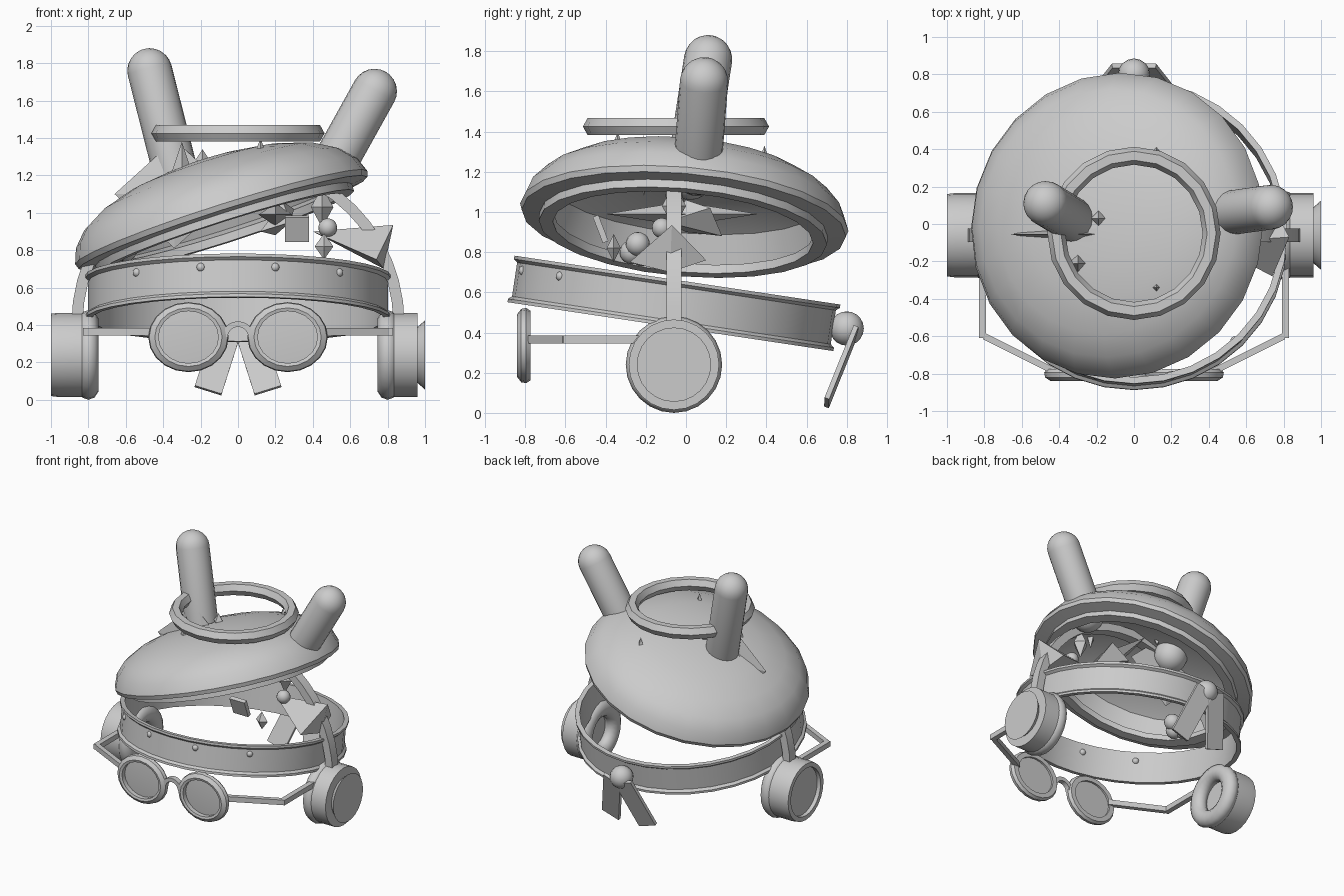
import bpy, bmesh
from math import sin, cos, pi, radians
from mathutils import Vector, Matrix

cube = bpy.data.objects.get("Cube")
if cube:
    bpy.data.objects.remove(cube, do_unlink=True)

grey = bpy.data.materials.new("plain_grey")
grey.use_nodes = True
grey.diffuse_color = (0.6, 0.6, 0.6, 1)
grey.node_tree.nodes["Principled BSDF"].inputs["Base Color"].default_value = (0.6, 0.6, 0.6, 1)


def finish(name, bm, matrix=Matrix(), smooth=35):
    bmesh.ops.transform(bm, matrix=matrix, verts=bm.verts)
    bmesh.ops.remove_doubles(bm, verts=bm.verts, dist=0.0005)
    bmesh.ops.recalc_face_normals(bm, faces=bm.faces)
    mesh = bpy.data.meshes.new(name)
    bm.to_mesh(mesh)
    bm.free()
    mesh.materials.append(grey)
    obj = bpy.data.objects.new(name, mesh)
    bpy.context.collection.objects.link(obj)
    if smooth:
        bpy.ops.object.select_all(action='DESELECT')
        obj.select_set(True)
        bpy.context.view_layer.objects.active = obj
        bpy.ops.object.shade_smooth_by_angle(angle=radians(smooth))
    return obj


def place(loc, normal):
    return Matrix.Translation(loc) @ Vector((0, 0, 1)).rotation_difference(Vector(normal)).to_matrix().to_4x4()


def lathe(name, profile, matrix, n=24, sweep=2 * pi, closed=True, smooth=35):
    """Turn (radius, height) points about local z."""
    bm = bmesh.new()
    rows = []
    for i in range(n + 1):
        a = sweep * i / n
        rows.append([bm.verts.new((r * cos(a), r * sin(a), h)) for r, h in profile])
    count = len(profile) if closed else len(profile) - 1
    for a, b in zip(rows, rows[1:]):
        for j in range(count):
            k = (j + 1) % len(profile)
            bm.faces.new((a[j], b[j], b[k], a[k]))
    bmesh.ops.dissolve_degenerate(bm, dist=0.0001, edges=bm.edges)
    return finish(name, bm, matrix, smooth)


def hull(name, points):
    bm = bmesh.new()
    for p in points:
        bm.verts.new(p)
    bmesh.ops.convex_hull(bm, input=bm.verts)
    return finish(name, bm, smooth=0)


def ball(name, loc, r):
    bm = bmesh.new()
    bmesh.ops.create_uvsphere(bm, u_segments=16, v_segments=10, radius=r)
    return finish(name, bm, Matrix.Translation(loc))


def bar(name, p, q, w, t, side=(0, 0, 1)):
    """Box from p to q, w wide along side and t thick."""
    p, q = Vector(p), Vector(q)
    d = (q - p).normalized()
    s = Vector(side)
    s = (s - d * s.dot(d)).normalized() * w / 2
    u = d.cross(s).normalized() * t / 2
    return hull(name, [e + a * s + b * u for e in (p, q) for a in (-1, 1) for b in (-1, 1)])


def shard(name, loc, size):
    """Eight-sided crystal."""
    loc = Vector(loc)
    pts = []
    for i in range(3):
        for s in (-1, 1):
            v = loc.copy()
            v[i] += s * size[i]
            pts.append(v)
    return hull(name, pts)


# Tilted thin hollow dome with a lip beneath it
lathe("dome_shell", [(0, .335), (.22, .325), (.42, .295), (.60, .24), (.72, .172), (.79, .095), (.82, .015),
                     (.81, -.015), (.72, -.025), (.72, -.065), (.65, -.065), (.65, -.02), (.76, .01),
                     (.70, .155), (.585, .22), (.41, .272), (.21, .30), (0, .31)],
      place((-.085, -.01, .96), (-.32, .088, 1)), closed=False)

# Flanged tilted hoop with rivets on its front
hoop = place((0, -.06, .545), (0, .15, 1))
lathe("hoop", [(.785, -.117), (.82, -.117), (.82, -.10), (.802, -.085), (.802, .085), (.82, .10),
               (.82, .117), (.785, .117)], hoop, n=32)
for i, a in enumerate((-43, -14.5, 14.5, 43)):
    a = radians(a)
    ball("rivet_%d" % i, hoop @ Vector((.79 * sin(a), -.79 * cos(a), .05)), .024)

# Headband arch, turned in the upright plane
upright = Matrix.Rotation(pi / 2, 4, 'X')
lathe("headband", [(.83, -.037), (.89, -.037), (.89, .037), (.83, .037)],
      Matrix.Translation((0, -.06, .41)) @ upright, n=24, sweep=pi)

# Ear cups with soft pads, and spectacle arms
for side, s in (("left", 1), ("right", -1)):
    out = place((0, -.06, .24), (s, 0, 0))
    if s > 0:
        cap = [(.225, .96), (.15, .96), (.185, 1.0), (0, 1.0)]
    else:
        cap = [(.225, .96), (.22, 1.0), (.185, 1.0), (.185, .97), (0, .97)]
    lathe("ear_cup_" + side, [(0, .83), (.225, .83)] + cap, out, closed=False)
    pad = [(.175 + .065 * cos(a * pi / 5), .8 + .057 * sin(a * pi / 5)) for a in range(10)]
    lathe("ear_pad_" + side, pad, out, smooth=50)
    bar("arm_side_" + side, (s * .81, -.2, .365), (s * .81, -.61, .365), .04, .04)
    bar("arm_front_" + side, (s * .80, -.60, .365), (s * .42, -.79, .365), .04, .035)
    # Goggle rim and lens
    lens = Matrix.Translation((s * .265, -.805, .335)) @ Matrix.Scale(.87, 4, (0, 0, 1)) @ upright
    lathe("goggle_rim_" + side, [(.16, -.03), (.2, -.03), (.215, -.01), (.21, .015), (.18, .035), (.16, .03)],
          lens, n=20)
    lathe("goggle_lens_" + side, [(0, .005), (.165, -.005), (.165, -.015), (0, -.015)], lens, n=20, closed=False)
    # Ribbon tail
    bar("ribbon_tail_" + side, (s * .045, .845, .41), (s * .16, .70, .05), .15, .025, (1, 0, s * .27))

# Goggle bridge
lathe("goggle_bridge", [(.055, -.02), (.085, -.02), (.085, .02), (.055, .02)],
      Matrix.Translation((0, -.805, .335)) @ upright, n=10, sweep=pi)
ball("rear_knob", (0, .80, .42), .085)


# Rounded posts standing through the dome
def post(name, base, tip, r):
    base, tip = Vector(base), Vector(tip)
    length = (tip - base).length
    dome = [(r * cos(a * pi / 12), r * sin(a * pi / 12)) for a in range(7)]
    profile = [(x, -h) for x, h in reversed(dome)] + [(x, length + h) for x, h in dome]
    lathe(name, profile, place(base, tip - base), n=20, closed=False)


post("post_right", (-.325, .02, 1.18), (-.472, .11, 1.76), .12)
post("post_left", (.48, .055, 1.2), (.73, .09, 1.65), .12)

# Floating hexagonal-section ring
lathe("floating_ring", [(.415 + .048 * cos(a * pi / 3), .05 * sin(a * pi / 3)) for a in range(6)],
      Matrix.Translation((0, -.05, 1.425)), n=20, smooth=25)

# Crystals piercing the dome
shard("blade", (-.34, -.055, 1.10), (.32, .05, .29))
for i, (x, y, z, w, h) in enumerate(((-.3, -.21, 1.23, .05, .15), (.12, -.34, 1.32, .028, .08),
                                     (-.19, .03, 1.28, .04, .06), (.12, .39, 1.26, .025, .07))):
    shard("dome_spike_%d" % i, (x, y, z), (w, w, h))

# Loose pieces under the dome
hull("wedge", [(.83, -.07, .935), (.74, -.28, .75), (.74, .1, .76), (.40, -.1, .9), (.78, -.08, .70)])
bar("square_plate", (.315, -.40, .85), (.315, -.45, .98), .13, .03, (1, 0, 0))
hull("kite_plate", [(.12, .0, .9), (.2, .18, .88), (.24, .0, 1.06), (.28, -.1, .95), (.3, .12, 1.02)])
shard("wide_shard", (.2, -.02, .99), (.09, .38, .06))
shard("hanging_spike", (.45, -.06, 1.03), (.06, .06, .11))
shard("small_crystal", (.46, -.36, .82), (.05, .035, .07))
for i, (x, y, z, r) in enumerate(((.48, -.12, .92, .05), (-.6, -.27, .80, .06), (-.56, -.24, .84, .06),
                                  (-.64, -.22, .78, .05))):
    ball("bead_%d" % i, (x, y, z), r)
